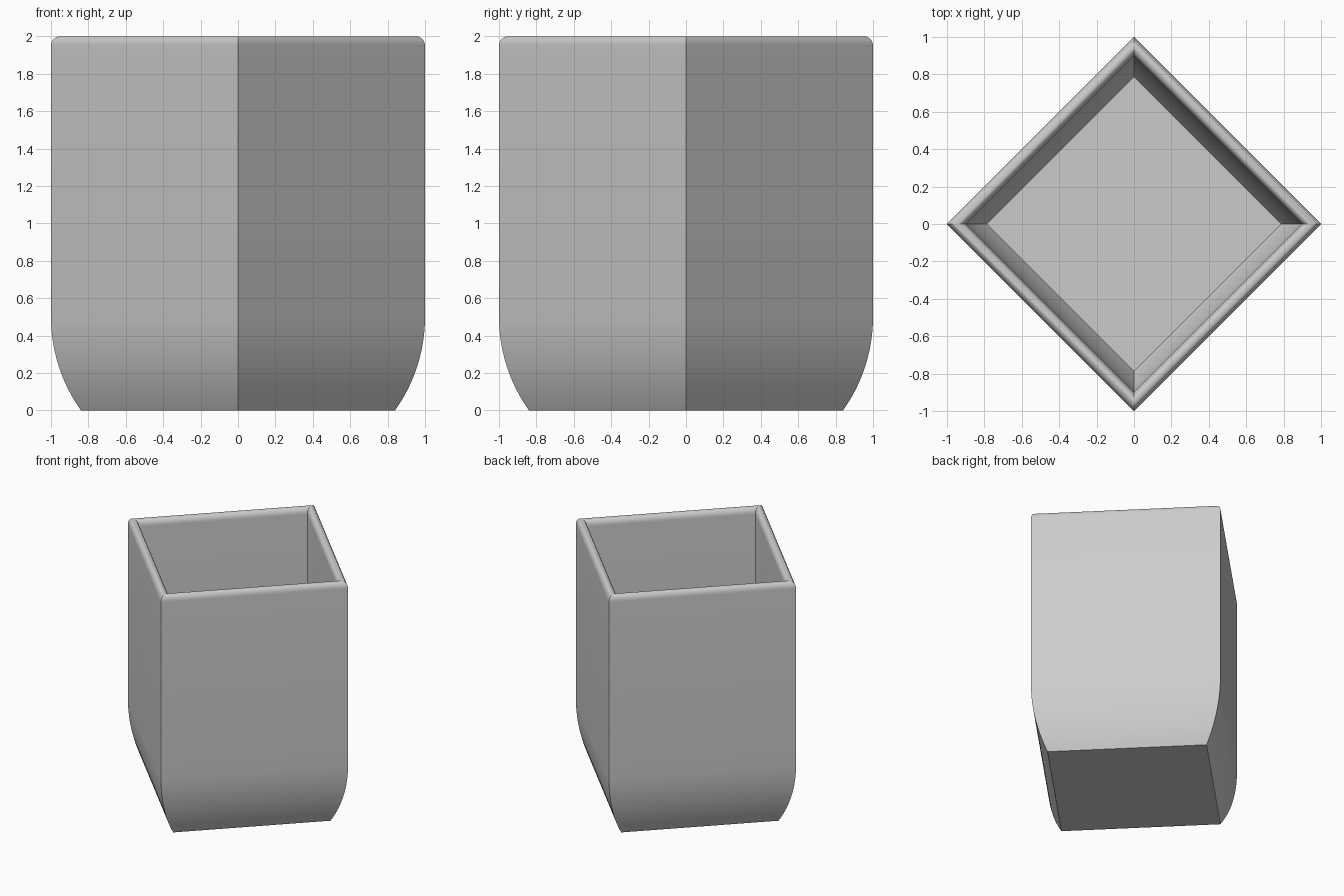
import bpy
import bmesh
from math import cos, sin, pi, asin, radians

cube = bpy.data.objects.get("Cube")
if cube:
    bpy.data.objects.remove(cube, do_unlink=True)

SIDES = 4


def arc(cx, cz, radius, start, end, steps):
    """Points (radius from axis, height) along a circular arc."""
    angles = [start + (end - start) * i / steps for i in range(steps + 1)]
    return [(cx + radius * cos(a), cz + radius * sin(a)) for a in angles]


# Wall profile: curved foot, straight outside, rounded rim, inside, floor
foot_x, foot_z, outer = 0.14, 0.5, 0.86
wall = 0.1
inner = outer - wall
profile = arc(foot_x, foot_z, outer, -asin(foot_z / outer), 0, 16)
profile += arc(0.95, 1.95, wall / 2, 0, pi, 14)
profile += arc(foot_x, foot_z, inner, 0, -asin((foot_z - wall) / inner), 16)

# Turn the profile into a square pot with its corners on the axes
bm = bmesh.new()
rings = []
for r, z in profile:
    turns = [2 * pi * k / SIDES for k in range(SIDES)]
    rings.append([bm.verts.new((r * cos(a), r * sin(a), z)) for a in turns])
for low, high in zip(rings, rings[1:]):
    for k in range(SIDES):
        n = (k + 1) % SIDES
        bm.faces.new((low[k], low[n], high[n], high[k]))
bm.faces.new(rings[0][::-1])  # underside
bm.faces.new(rings[-1])       # inner floor

mesh = bpy.data.meshes.new("square_pot")
bm.to_mesh(mesh)
bm.free()
pot = bpy.data.objects.new("square_pot", mesh)
bpy.context.collection.objects.link(pot)

# Plain grey colour
grey = bpy.data.materials.new("light_grey")
grey.use_nodes = True
colour = (0.6, 0.6, 0.6, 1)
grey.diffuse_color = colour
grey.node_tree.nodes["Principled BSDF"].inputs["Base Color"].default_value = colour
mesh.materials.append(grey)

# Smooth curves, crisp corners
bpy.ops.object.select_all(action='DESELECT')
pot.select_set(True)
bpy.context.view_layer.objects.active = pot
bpy.ops.object.shade_smooth_by_angle(angle=radians(30))
